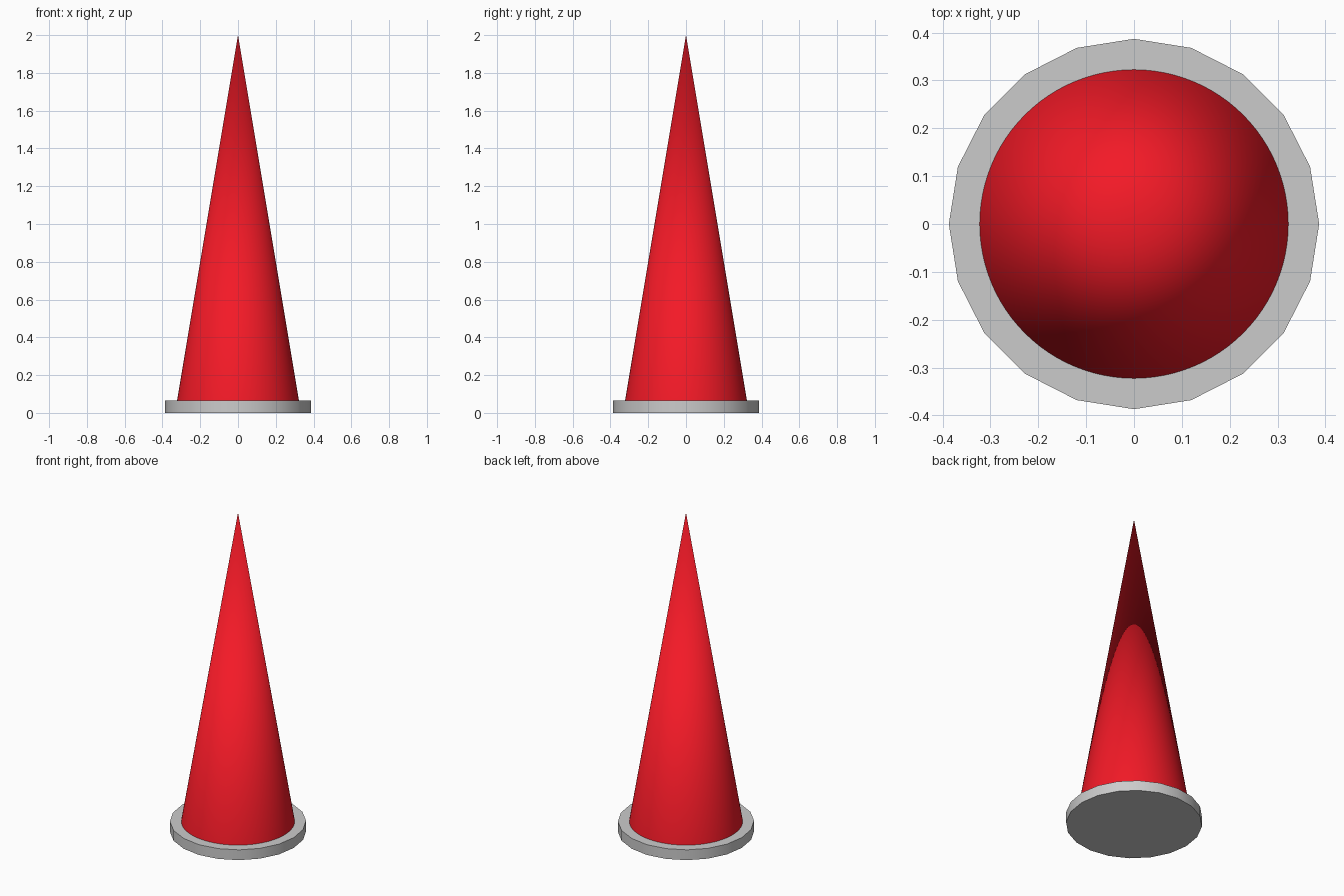
import bpy, math

if "Cube" in bpy.data.objects:
    bpy.data.objects.remove(bpy.data.objects["Cube"])

S = 2 / 3.1                      # overall scale: total height becomes 2
BASE_H, CONE_H = 0.1 * S, 3.0 * S


def finish(name, color=None):
    ob = bpy.context.object
    ob.name = name
    bpy.ops.object.shade_smooth_by_angle(angle=math.radians(30))
    if color:
        mat = bpy.data.materials.new(name + "_paint")
        mat.diffuse_color = color
        mat.use_nodes = True
        mat.node_tree.nodes["Principled BSDF"].inputs["Base Color"].default_value = mat.diffuse_color
        ob.data.materials.append(mat)
    return ob


# 20-sided base disc, with a corner on each axis
bpy.ops.mesh.primitive_cylinder_add(vertices=20, radius=0.6 * S, depth=BASE_H,
                                    location=(0, 0, BASE_H / 2))
finish("base_disc")

# Tall smooth cone standing on the disc
bpy.ops.mesh.primitive_cone_add(vertices=96, radius1=0.5 * S, radius2=0, depth=CONE_H,
                                location=(0, 0, BASE_H + CONE_H / 2))
finish("cone_body", (0.9, 0.01, 0.02, 1))
